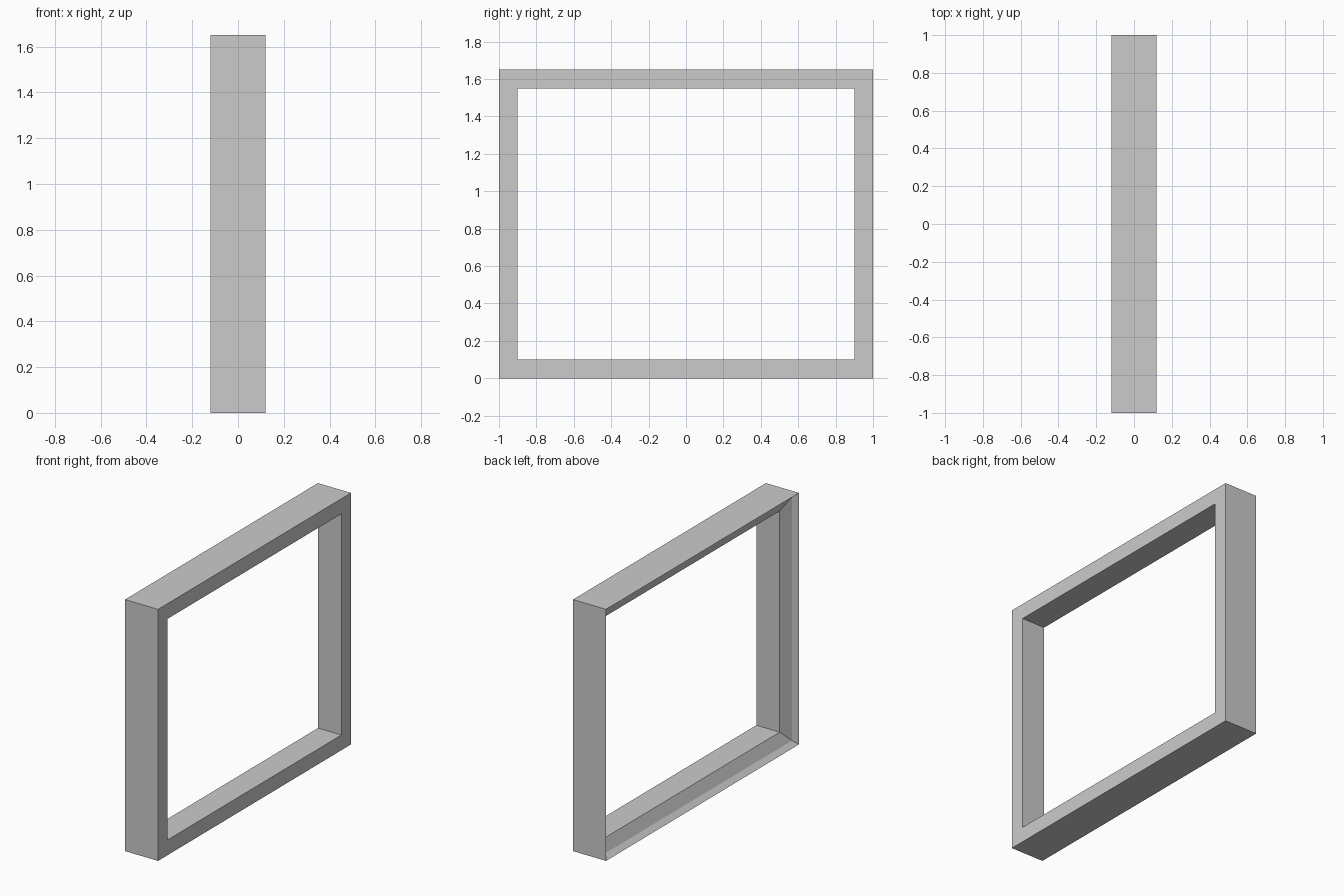
import bpy, bmesh

if "Cube" in bpy.data.objects:
    bpy.data.objects.remove(bpy.data.objects["Cube"])

HALF_W, HEIGHT = 1.0, 1.65

# Moulding cross-section: (depth x, inset from the outer edge)
PROFILE = [
    (0.12, 0.0),      # flat face, outer edge
    (0.12, 0.1),      # flat face, inner edge
    (-0.05, 0.1),     # end of the inner wall
    (-0.0875, 0.027), # shallow cove on the other face
    (-0.12, 0.0),     # sharp outer rim
]


def rect_loop(bm, x, inset):
    """One rectangular ring of four mitred corners."""
    y, lo, hi = HALF_W - inset, inset, HEIGHT - inset
    return [bm.verts.new((x, cy, cz))
            for cy, cz in ((-y, lo), (y, lo), (y, hi), (-y, hi))]


# Mitred frame: sweep the profile around the rectangle
bm = bmesh.new()
loops = [rect_loop(bm, x, inset) for x, inset in PROFILE]
for i, a in enumerate(loops):
    b = loops[(i + 1) % len(loops)]
    for j in range(4):
        k = (j + 1) % 4
        bm.faces.new((a[j], a[k], b[k], b[j]))
bmesh.ops.recalc_face_normals(bm, faces=bm.faces)

mesh = bpy.data.meshes.new("frame")
bm.to_mesh(mesh)
bm.free()
frame = bpy.data.objects.new("frame", mesh)
bpy.context.collection.objects.link(frame)
